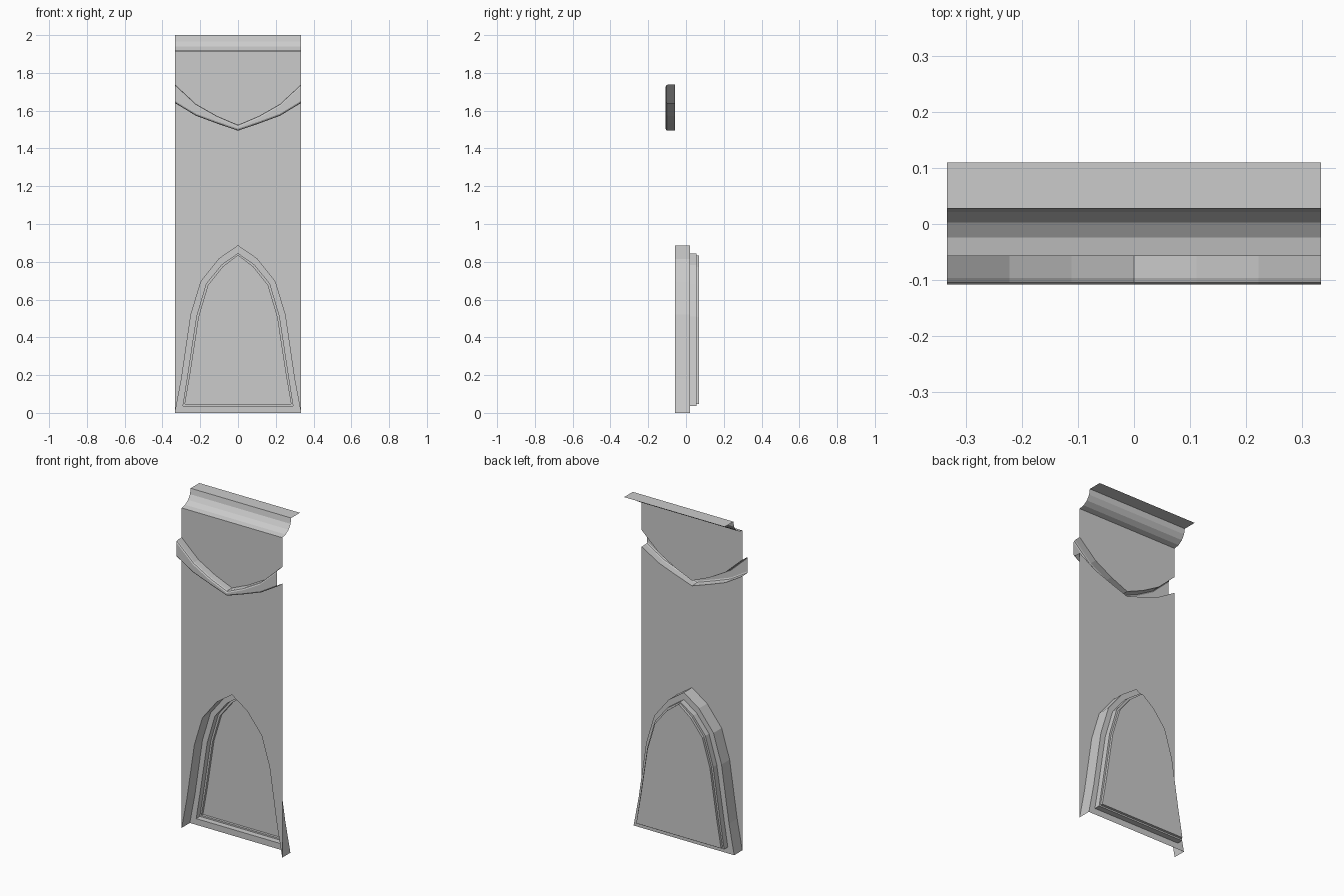
import bpy, math

if "Cube" in bpy.data.objects:
    bpy.data.objects.remove(bpy.data.objects["Cube"])

W, WALL = 0.333, -0.057          # half width, wall plane


def make(name, verts, faces):
    me = bpy.data.meshes.new(name)
    me.from_pydata(verts, [], faces)
    me.update()
    ob = bpy.data.objects.new(name, me)
    bpy.context.collection.objects.link(ob)
    return ob


def mirror(half):
    """Left half (ending on x = 0) -> full left-to-right outline."""
    return half + [(-x, z) for x, z in reversed(half[:-1])]


def row(points, y, dz=0.0):
    return [(x, y, z + dz) for x, z in points]


def loft(name, rows, closed=False, cap=False):
    """Skin successive rows of points; optionally fill the first row."""
    n = len(rows[0])
    faces = []
    for r in range(len(rows) - 1):
        for i in range(n if closed else n - 1):
            j = (i + 1) % n
            faces.append((r*n + i, r*n + j, (r+1)*n + j, (r+1)*n + i))
    if cap:
        faces.append(tuple(reversed(range(n))))
    return make(name, [p for r in rows for p in r], faces)


# Outlines (x, z)
arch = mirror([(-W, 0), (-0.299, 0.18), (-0.249, 0.52), (-0.196, 0.695), (-0.1, 0.816), (0, 0.885)])
frame = mirror([(-0.291, 0.037), (-0.265, 0.2), (-0.218, 0.51), (-0.167, 0.683), (-0.086, 0.783), (0, 0.843)])
panel = mirror([(-0.281, 0.046), (-0.254, 0.2), (-0.207, 0.508), (-0.157, 0.675), (-0.08, 0.772), (0, 0.834)])
band_top = mirror([(-W, 1.738), (-0.222, 1.635), (-0.111, 1.572), (0, 1.525)])
band_low = mirror([(-W, 1.64), (-0.222, 1.573), (-0.111, 1.532), (0, 1.494)])

# Wall sheets below and above the swag band
lower = row(arch, WALL) + row(band_low[::-1], WALL)
make("lower_wall", lower, [tuple(reversed(range(len(lower))))])
upper = row(band_top, WALL) + [(W, WALL, 1.915), (-W, WALL, 1.915)]
make("upper_wall", upper, [tuple(range(len(upper)))])

# Hanging band with chamfered front edges
loft("swag_band", [
    row(band_low, WALL), row(band_low, -0.096), row(band_low, -0.104, 0.003),
    row(band_low, -0.108, 0.011), row(band_top, -0.108, -0.011),
    row(band_top, -0.104, -0.003), row(band_top, -0.096), row(band_top, WALL)])

# Arched niche: reveal, stepped frame and back panel
loft("niche_reveal", [row(arch, 0.02), row(arch, WALL)])
loft("niche_frame", [row(panel, 0.07), row(panel, 0.055), row(frame, 0.055),
                     row(frame, 0.02), row(arch, 0.02)], closed=True, cap=True)

# Cove and flat top ledge
R = 0.085
profile = [(WALL + R*math.sin(a), 2 - R*math.cos(a))
           for a in (math.pi/8*i for i in range(5))] + [(0.11, 2.0)]
loft("top_cove", [[(-W, y, z), (W, y, z)] for y, z in profile])
